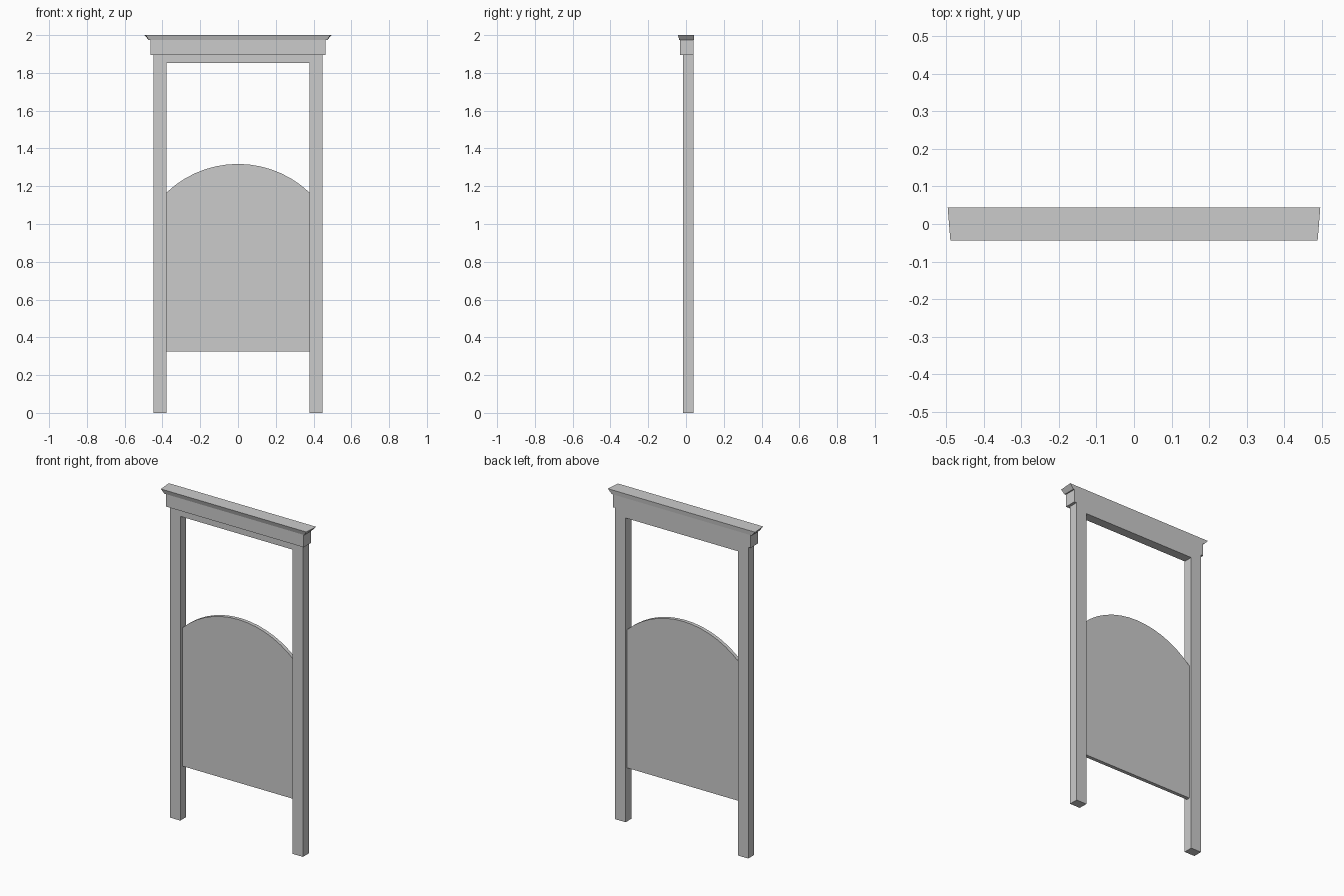
import bpy
import math

if "Cube" in bpy.data.objects:
    bpy.data.objects.remove(bpy.data.objects["Cube"])


def mesh_object(name, verts, faces):
    mesh = bpy.data.meshes.new(name)
    mesh.from_pydata(verts, [], faces)
    mesh.update()
    obj = bpy.data.objects.new(name, mesh)
    bpy.context.collection.objects.link(obj)
    return obj


def loft(name, bottom, top):
    """Closed solid between two matching counter-clockwise loops."""
    n = len(bottom)
    faces = [tuple(reversed(range(n))), tuple(range(n, 2 * n))]
    faces += [(i, (i + 1) % n, n + (i + 1) % n, n + i) for i in range(n)]
    return mesh_object(name, bottom + top, faces)


def rect(x0, x1, y0, y1, z):
    return [(x0, y0, z), (x1, y0, z), (x1, y1, z), (x0, y1, z)]


def box(name, x0, x1, y0, y1, z0, z1):
    return loft(name, rect(x0, x1, y0, y1, z0), rect(x0, x1, y0, y1, z1))


FRONT, BACK = -0.015, 0.041

# Posts
for side, label in ((-1, "left_post"), (1, "right_post")):
    xs = sorted((side * 0.378, side * 0.448))
    box(label, xs[0], xs[1], FRONT, BACK, 0, 1.895)

# Top rail between the posts
box("top_rail", -0.378, 0.378, FRONT, BACK, 1.852, 1.895)

# Header board
box("header", -0.464, 0.464, -0.031, BACK, 1.895, 1.973)

# Flared crown moulding
loft("crown",
     rect(-0.471, 0.471, -0.035, BACK, 1.973),
     [(-0.489, -0.0435, 2.0), (0.489, -0.0435, 2.0),
      (0.496, 0.0435, 2.0), (-0.496, 0.0435, 2.0)])

# Arched panel
HALF, SIDE_Z, TOP_Z = 0.378, 1.167, 1.318
rise = TOP_Z - SIDE_Z
radius = (HALF ** 2 + rise ** 2) / (2 * rise)
sweep = math.asin(HALF / radius)
STEPS = 14
outline = [(-HALF, 0.325), (HALF, 0.325)]
for i in range(STEPS + 1):
    a = sweep * (1 - 2 * i / STEPS)
    outline.append((radius * math.sin(a), TOP_Z - radius + radius * math.cos(a)))
back_loop = [(x, 0.026, z) for x, z in outline]
front_loop = [(x, 0.004, z) for x, z in outline]
loft("arched_panel", back_loop, front_loop)
